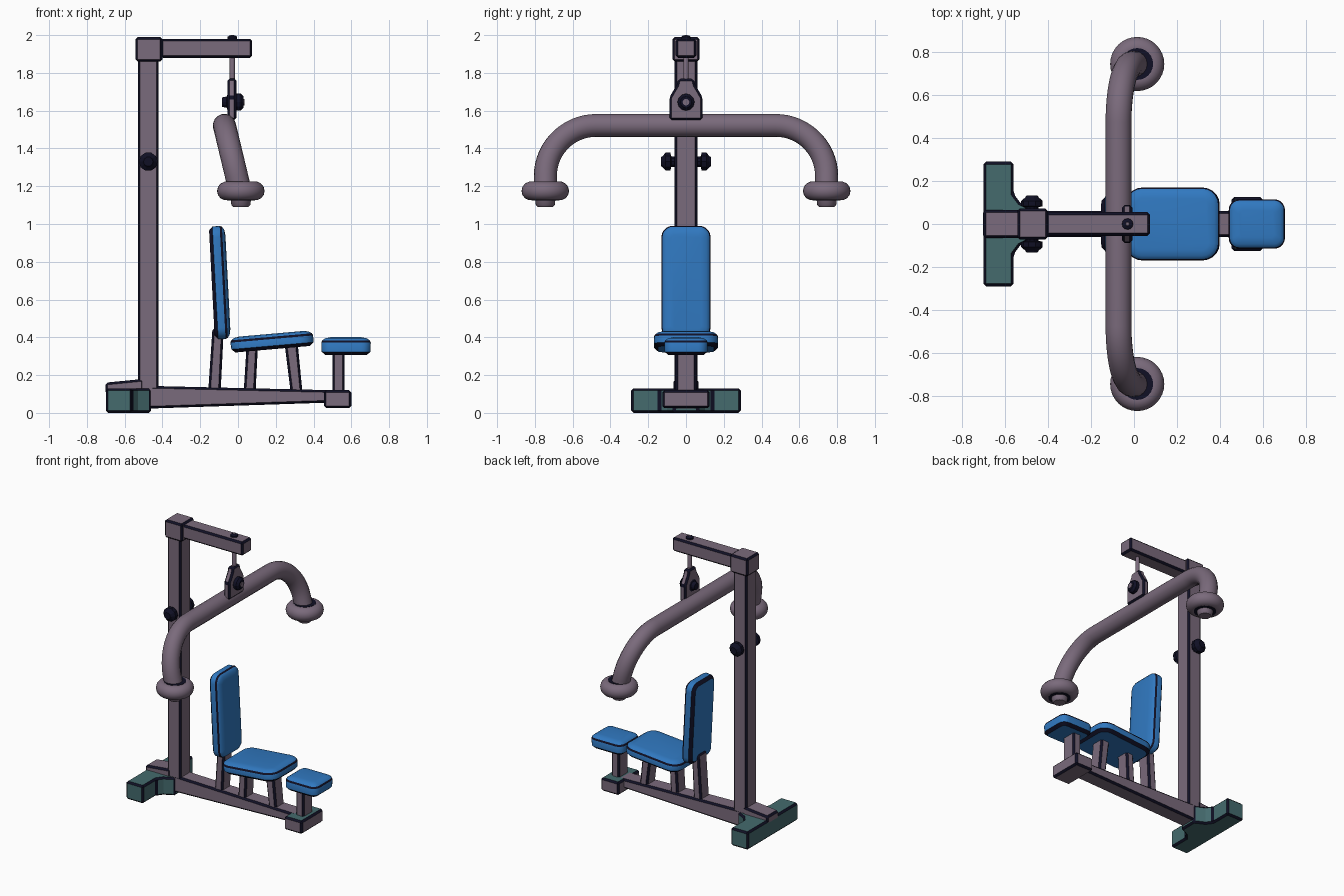
import bpy, bmesh, math
from mathutils import Matrix, Vector

if "Cube" in bpy.data.objects:
    bpy.data.objects.remove(bpy.data.objects["Cube"])

def material(name, col):
    m = bpy.data.materials.new(name)
    m.diffuse_color = (*col, 1)
    m.use_nodes = True
    m.node_tree.nodes["Principled BSDF"].inputs["Base Color"].default_value = m.diffuse_color
    return m

STEEL = material("mauve steel", (0.195, 0.145, 0.20))
DARK = material("dark navy trim", (0.005, 0.005, 0.018))
BLUE = material("blue upholstery", (0.03, 0.19, 0.53))
TEAL = material("teal feet", (0.058, 0.145, 0.155))

def finish(name, bm, mats, smooth=False):
    bmesh.ops.recalc_face_normals(bm, faces=bm.faces)
    me = bpy.data.meshes.new(name)
    bm.to_mesh(me)
    bm.free()
    for m in mats:
        me.materials.append(m)
    ob = bpy.data.objects.new(name, me)
    bpy.context.collection.objects.link(ob)
    if smooth:
        bpy.ops.object.select_all(action='DESELECT')
        ob.select_set(True)
        bpy.context.view_layer.objects.active = ob
        bpy.ops.object.shade_smooth_by_angle(angle=math.radians(40))
    return ob

# Extrude a 2D outline along an axis; edges get a dark bevelled trim
def prism(name, pts, lo, hi, axis='y', mat=STEEL, trim=0.012, top=None):
    place = {'x': lambda a, b, d: (d, a, b), 'y': lambda a, b, d: (a, d, b),
             'z': lambda a, b, d: (a, b, d)}[axis]
    bm = bmesh.new()
    rings = [[bm.verts.new(place(a, b, d)) for a, b in pts] for d in (lo, hi)]
    n = len(pts)
    for r in rings:
        bm.faces.new(r)
    for i in range(n):
        j = (i + 1) % n
        bm.faces.new((rings[0][i], rings[0][j], rings[1][j], rings[1][i]))
    bm.normal_update()
    bmesh.ops.recalc_face_normals(bm, faces=bm.faces)
    if top:
        for f in bm.faces:
            if f.normal.z > 0.8:
                f.material_index = 2
    ob = finish(name, bm, [mat, DARK] + ([top] if top else []))
    b = ob.modifiers.new("trim", 'BEVEL')
    b.width, b.segments, b.material = trim, 1, 1
    return ob

def rect(x0, x1, z0, z1):
    return [(x0, z0), (x1, z0), (x1, z1), (x0, z1)]

# Cushion: stacked rounded rectangles with a dark piping line and dark lower edge
def cushion(name, centre, length, width, thick, tilt, corner):
    bm = bmesh.new()
    h = thick / 2
    layers = [(-h, 0.022), (-h + 0.018, 0.002), (h - 0.028, 0), (h - 0.016, 0.006),
              (h - 0.005, 0.022), (h, 0.05)]
    mats = [1, 0, 1, 0, 0]
    rings = []
    for z, inset in layers:
        ring = []
        a, b = length / 2 - inset, width / 2 - inset
        r = max(corner - inset, 0.02)
        for q, (sx, sy) in enumerate([(1, 1), (-1, 1), (-1, -1), (1, -1)]):
            for k in range(6):
                t = math.radians(90 * q + 18 * k)
                x = sx * (a - r) + r * math.cos(t)
                y = sy * (b - r) + r * math.sin(t)
                ring.append(bm.verts.new((x, y, z)))
        rings.append(ring)
    n = len(rings[0])
    for r0, r1, m in zip(rings, rings[1:], mats):
        for i in range(n):
            j = (i + 1) % n
            bm.faces.new((r0[i], r0[j], r1[j], r1[i])).material_index = m
    bm.faces.new(rings[0])
    bm.faces.new(rings[-1])
    bm.transform(Matrix.Translation(centre) @ Matrix.Rotation(math.radians(tilt), 4, 'Y'))
    return finish(name, bm, [BLUE, DARK], True)

# Lathe a (radius, height) profile around an axis
def lathe(name, profile, centre, direction, mat, seg=24, smooth=True):
    bm = bmesh.new()
    rings = [[bm.verts.new((r * math.cos(2 * math.pi * i / seg),
                            r * math.sin(2 * math.pi * i / seg), z))
              for i in range(seg)] for r, z in profile]
    for r0, r1 in zip(rings, rings[1:]):
        for i in range(seg):
            j = (i + 1) % seg
            bm.faces.new((r0[i], r0[j], r1[j], r1[i]))
    bm.faces.new(rings[0])
    bm.faces.new(rings[-1])
    rot = Vector((0, 0, 1)).rotation_difference(Vector(direction)).to_matrix().to_4x4()
    bm.transform(Matrix.Translation(centre) @ rot)
    return finish(name, bm, [mat], smooth)

# Base frame
prism("rear_foot", [(-0.70, -0.29), (-0.56, -0.29), (-0.56, -0.14), (-0.53, -0.10),
                    (-0.46, -0.065), (-0.46, 0.065), (-0.53, 0.10), (-0.56, 0.14),
                    (-0.56, 0.29), (-0.70, 0.29)], 0.0, 0.13, 'z', TEAL)
prism("rear_beam_cap", [(-0.702, 0.10), (-0.50, 0.10), (-0.50, 0.18), (-0.702, 0.16)],
      -0.065, 0.065)
prism("base_beam", [(-0.56, 0.02), (0.50, 0.055), (0.50, 0.12), (-0.56, 0.145)], -0.06, 0.06)
prism("front_foot", rect(0.455, 0.60, 0.025, 0.12), -0.125, 0.125, top=TEAL)

# Mast and top arm
prism("mast", rect(-0.53, -0.42, 0.12, 1.90), -0.06, 0.06)
prism("mast_collar", rect(-0.543, -0.40, 1.86, 1.99), -0.072, 0.072)
prism("top_arm", rect(-0.41, 0.075, 1.88, 1.98), -0.055, 0.055)

# Side knobs on the mast
for side, label in ((1, "left"), (-1, "right")):
    lathe("mast_knob_" + label, [(0.03, 0), (0.03, 0.02), (0.05, 0.025), (0.05, 0.05),
                                 (0.032, 0.065), (0.025, 0.075)],
          (-0.475, side * 0.058, 1.33), (0, side, 0), DARK, 10, False)

# Hanger rod, plate and pivot bolt
lathe("hanger_rod", [(0.014, 1.70), (0.014, 1.99), (0.008, 2.0)], (-0.03, 0, 0), (0, 0, 1), STEEL, 12)
lathe("rod_nut", [(0.026, 1.975), (0.026, 1.99), (0.016, 1.998)], (-0.03, 0, 0), (0, 0, 1), DARK, 12)
prism("hanger_plate", [(-0.088, 1.55), (0.088, 1.55), (0.088, 1.67), (0.05, 1.735),
                       (0.04, 1.77), (-0.04, 1.77), (-0.05, 1.735), (-0.088, 1.67)],
      -0.056, -0.008, 'x')
lathe("pivot_bolt", [(0.025, -0.085), (0.03, -0.06), (0.045, -0.055), (0.045, 0.015),
                     (0.03, 0.03)], (0, 0, 1.645), (1, 0, 0), DARK, 12, False)
lathe("pivot_bolt_cap", [(0.018, 0.03), (0.018, 0.034)], (0, 0, 1.645), (1, 0, 0), STEEL, 12)

# Curved handlebar, leaning forward as it drops
def lean(z):
    return -0.072 + (1.522 - z) * 0.24

half = [(0.475 + 0.27 * math.sin(math.radians(a)), 1.252 + 0.27 * math.cos(math.radians(a)))
        for a in range(0, 91, 6)] + [(0.745, 1.16)]
path = [(lean(z), -y, z) for y, z in reversed(half)] + [(lean(z), y, z) for y, z in half]
cu = bpy.data.curves.new("handlebar", 'CURVE')
cu.dimensions = '3D'
cu.bevel_depth, cu.bevel_resolution, cu.use_fill_caps = 0.061, 6, True
sp = cu.splines.new('POLY')
sp.points.add(len(path) - 1)
for p, co in zip(sp.points, path):
    p.co = (*co, 1)
cu.materials.append(STEEL)
bar = bpy.data.objects.new("handlebar", cu)
bpy.context.collection.objects.link(bar)
bpy.ops.object.select_all(action='DESELECT')
bar.select_set(True)
bpy.context.view_layer.objects.active = bar
bpy.ops.object.convert(target='MESH')
bpy.ops.object.shade_smooth_by_angle(angle=math.radians(40))

# Handle rings, dark collars and end stubs
for side, label in ((1, "left"), (-1, "right")):
    c = (0.015, side * 0.745, 1.175)
    bpy.ops.mesh.primitive_torus_add(location=c, major_radius=0.076, minor_radius=0.05,
                                     major_segments=32, minor_segments=14)
    ring = bpy.context.object
    ring.name = "handle_ring_" + label
    ring.data.materials.append(STEEL)
    bpy.ops.object.shade_smooth_by_angle(angle=math.radians(60))
    lathe("handle_collar_" + label, [(0.074, -0.051), (0.074, 0.051)], c, (0, 0, 1), DARK)
    lathe("handle_stub_" + label, [(0.04, -0.085), (0.05, -0.075), (0.056, -0.03)], c, (0, 0, 1), STEEL)

# Cushion supports
prism("back_post", [(-0.158, 0.11), (-0.092, 0.11), (-0.075, 0.45), (-0.135, 0.45)], -0.05, 0.05)
prism("seat_post_rear", [(0.03, 0.11), (0.093, 0.11), (0.105, 0.35), (0.045, 0.35)], -0.05, 0.05)
prism("seat_post_front", [(0.28, 0.10), (0.342, 0.10), (0.315, 0.38), (0.245, 0.38)], -0.05, 0.05)
prism("front_pad_post", rect(0.50, 0.565, 0.10, 0.33), -0.055, 0.055)

# Cushions
cushion("backrest", (-0.096, 0, 0.69), 0.60, 0.26, 0.085, 87, 0.06)
cushion("seat", (0.18, 0, 0.378), 0.44, 0.34, 0.082, -5, 0.08)
cushion("front_pad", (0.572, 0, 0.353), 0.262, 0.23, 0.095, 0, 0.05)
